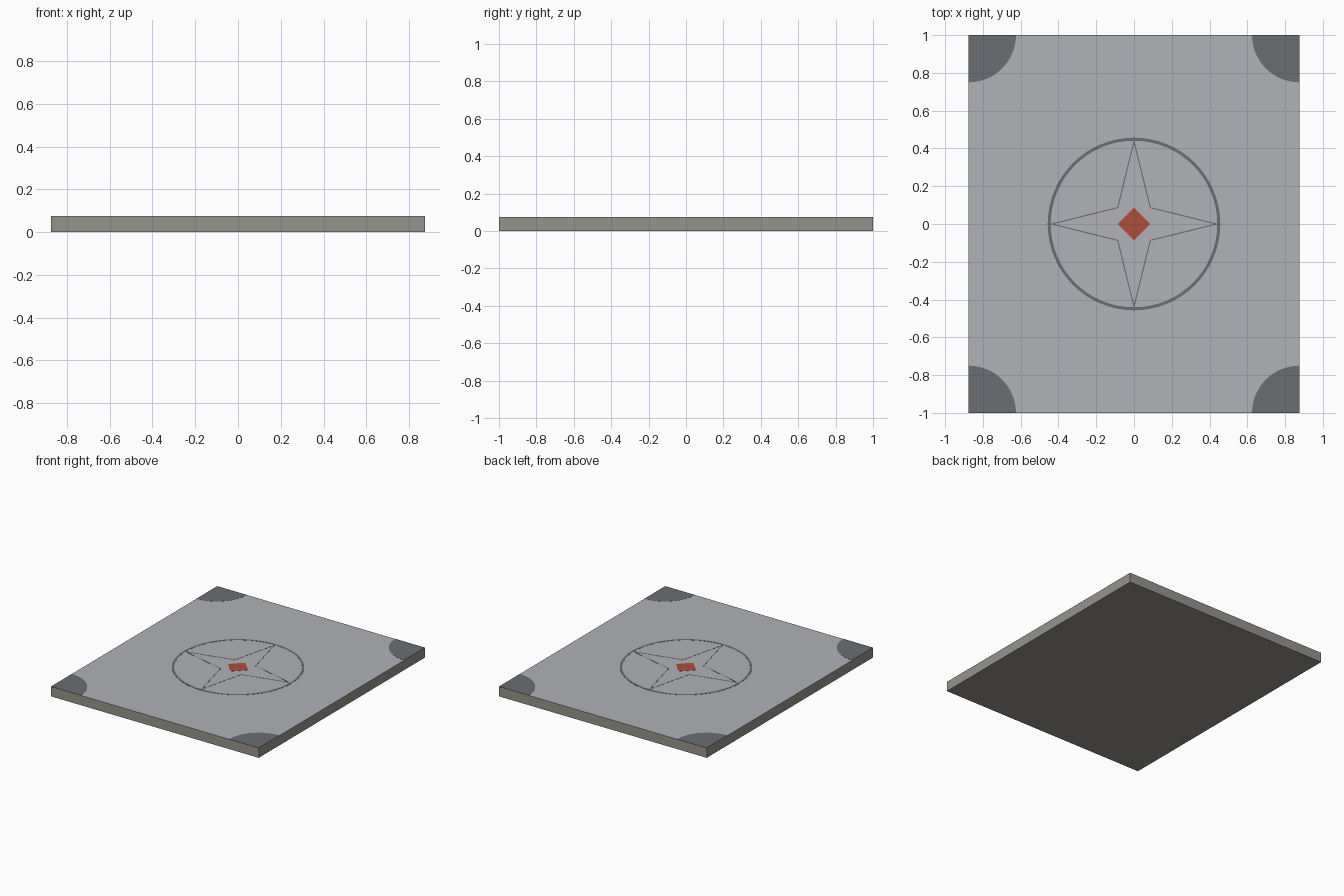
import bpy, bmesh, math

if "Cube" in bpy.data.objects:
    bpy.data.objects.remove(bpy.data.objects["Cube"])

HX, HY, TOP, LIFT = 0.875, 1.0, 0.0745, 0.0008


def material(name, rgb):
    m = bpy.data.materials.new(name)
    m.diffuse_color = (*rgb, 1)
    m.use_nodes = True
    m.node_tree.nodes["Principled BSDF"].inputs["Base Color"].default_value = m.diffuse_color
    return m


pale = material("pale_grey", (0.44, 0.445, 0.475))
stone = material("warm_grey", (0.30, 0.295, 0.265))
dark = material("dark_grey", (0.145, 0.158, 0.168))
red = material("red", (0.43, 0.074, 0.044))


def finish(bm, name, mats):
    bmesh.ops.recalc_face_normals(bm, faces=bm.faces)
    mesh = bpy.data.meshes.new(name)
    bm.to_mesh(mesh)
    bm.free()
    ob = bpy.data.objects.new(name, mesh)
    bpy.context.collection.objects.link(ob)
    for m in mats:
        mesh.materials.append(m)
    return ob


def plate(name, outline, mat, hole=None):
    """Thin inlay on the top face; hole has as many points as outline."""
    bm = bmesh.new()

    def loop(points, z):
        return [bm.verts.new((x, y, z)) for x, y in points]

    def band(a, b):
        for i in range(len(a)):
            j = (i + 1) % len(a)
            bm.faces.new((a[i], a[j], b[j], b[i]))

    low, high = loop(outline, TOP), loop(outline, TOP + LIFT)
    band(low, high)
    if hole:
        low_in, high_in = loop(hole, TOP), loop(hole, TOP + LIFT)
        band(high, high_in)
        band(high_in, low_in)
        band(low_in, low)
    else:
        bm.faces.new(high)
        bm.faces.new(low)
    return finish(bm, name, [mat])


def circle(r, n=64):
    return [(r * math.cos(math.tau * i / n), r * math.sin(math.tau * i / n)) for i in range(n)]


def star(tip, notch):
    pts = []
    for i in range(8):
        r = tip if i % 2 == 0 else notch * math.sqrt(2)
        pts.append((r * math.cos(i * math.pi / 4), r * math.sin(i * math.pi / 4)))
    return pts


# Floor slab: pale top, warm grey sides and underside
bm = bmesh.new()
bmesh.ops.create_cube(bm, size=1)
for v in bm.verts:
    v.co = (v.co.x * 2 * HX, v.co.y * 2 * HY, (v.co.z + 0.5) * TOP)
bm.normal_update()
for f in bm.faces:
    f.material_index = 1 if f.normal.z > 0.5 else 0
finish(bm, "floor_slab", [stone, pale])

# Quarter-round corner inlays
for sx in (-1, 1):
    for sy in (-1, 1):
        pts = [(sx * HX, sy * HY)]
        for i in range(17):
            a = i / 16 * math.pi / 2
            pts.append((sx * (HX - 0.25 * math.cos(a)), sy * (HY - 0.25 * math.sin(a))))
        side = ("left" if sx < 0 else "right") + ("_front" if sy < 0 else "_back")
        plate("corner_inlay_" + side, pts, dark)

# Ring, star outline of even width, and centre diamond
plate("ring_inlay", circle(0.457), dark, circle(0.441))
w, tip, notch = 0.006, 0.449, 0.089
edge = math.hypot(notch, tip - notch)
plate("star_outline", star(tip, notch), dark,
      star(tip - w * edge / notch, notch - w * edge / tip))
plate("centre_diamond", [(0.086, 0), (0, 0.086), (-0.086, 0), (0, -0.086)], red)
